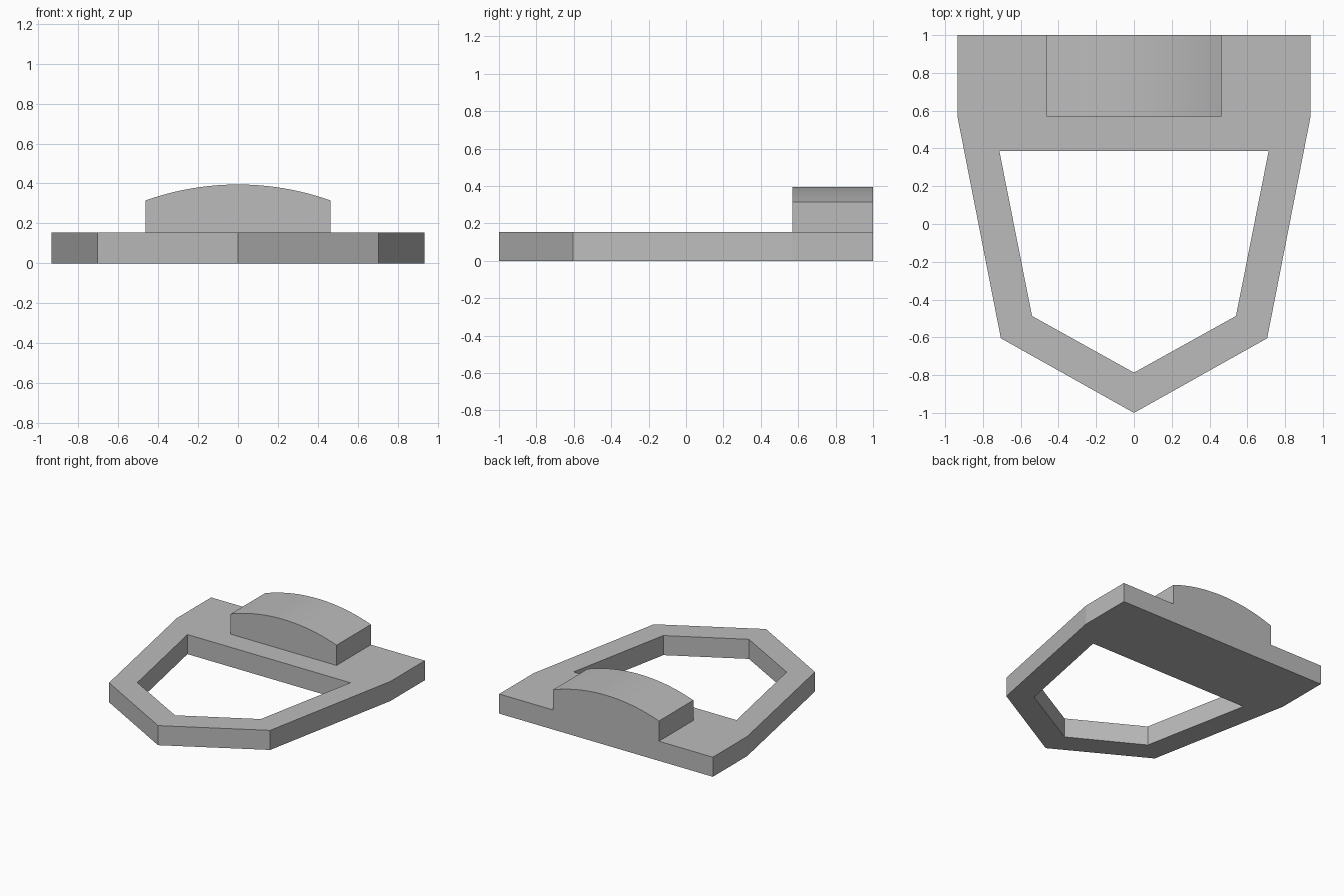
import bpy
import bmesh
import math
from mathutils import Vector

cube = bpy.data.objects.get("Cube")
if cube:
    bpy.data.objects.remove(cube, do_unlink=True)

grey = bpy.data.materials.new("plain grey")
grey.use_nodes = True
grey.diffuse_color = (0.5, 0.5, 0.5, 1)
grey.node_tree.nodes["Principled BSDF"].inputs["Base Color"].default_value = (0.5, 0.5, 0.5, 1)

BASE_TOP = 0.155


def extruded(name, outlines, offset):
    """Fill flat outlines, weld shared points and extrude them into a solid."""
    bm = bmesh.new()
    for outline in outlines:
        bm.faces.new([bm.verts.new(p) for p in outline])
    bmesh.ops.remove_doubles(bm, verts=bm.verts[:], dist=0.0001)
    result = bmesh.ops.extrude_face_region(bm, geom=bm.faces[:], use_keep_orig=True)
    moved = [v for v in result["geom"] if isinstance(v, bmesh.types.BMVert)]
    bmesh.ops.translate(bm, verts=moved, vec=Vector(offset))
    bmesh.ops.recalc_face_normals(bm, faces=bm.faces[:])
    mesh = bpy.data.meshes.new(name)
    bm.to_mesh(mesh)
    bm.free()
    mesh.materials.append(grey)
    obj = bpy.data.objects.new(name, mesh)
    bpy.context.collection.objects.link(obj)
    return obj


# Pointed flat frame: one half outline, mirrored and welded on the centre line
outer = [(0, 1), (0.935, 1), (0.935, 0.57), (0.705, -0.605), (0, -1)]
inner = [(0, -0.787), (0.54, -0.487), (0.713, 0.387), (0, 0.387)]
half = [(x, y, 0) for x, y in outer + inner]
mirrored = [(-x, y, z) for x, y, z in reversed(half)]
extruded("base_frame", [half, mirrored], (0, 0, BASE_TOP))

# Raised block with an arched top, flush with the back edge
HALF_WIDTH, SHOULDER, CROWN = 0.463, 0.315, 0.395
rise = CROWN - SHOULDER
radius = (HALF_WIDTH ** 2 + rise ** 2) / (2 * rise)
sweep = math.asin(HALF_WIDTH / radius)
STEPS = 24
profile = [(-HALF_WIDTH, 1, BASE_TOP), (HALF_WIDTH, 1, BASE_TOP)]
for i in range(STEPS + 1):
    a = sweep * (1 - 2 * i / STEPS)
    profile.append((radius * math.sin(a), 1, CROWN - radius * (1 - math.cos(a))))
block = extruded("arched_block", [profile], (0, -0.43, 0))

# Smooth the arch, keep its corners sharp
bpy.ops.object.select_all(action="DESELECT")
block.select_set(True)
bpy.context.view_layer.objects.active = block
bpy.ops.object.shade_smooth_by_angle(angle=math.radians(30))
